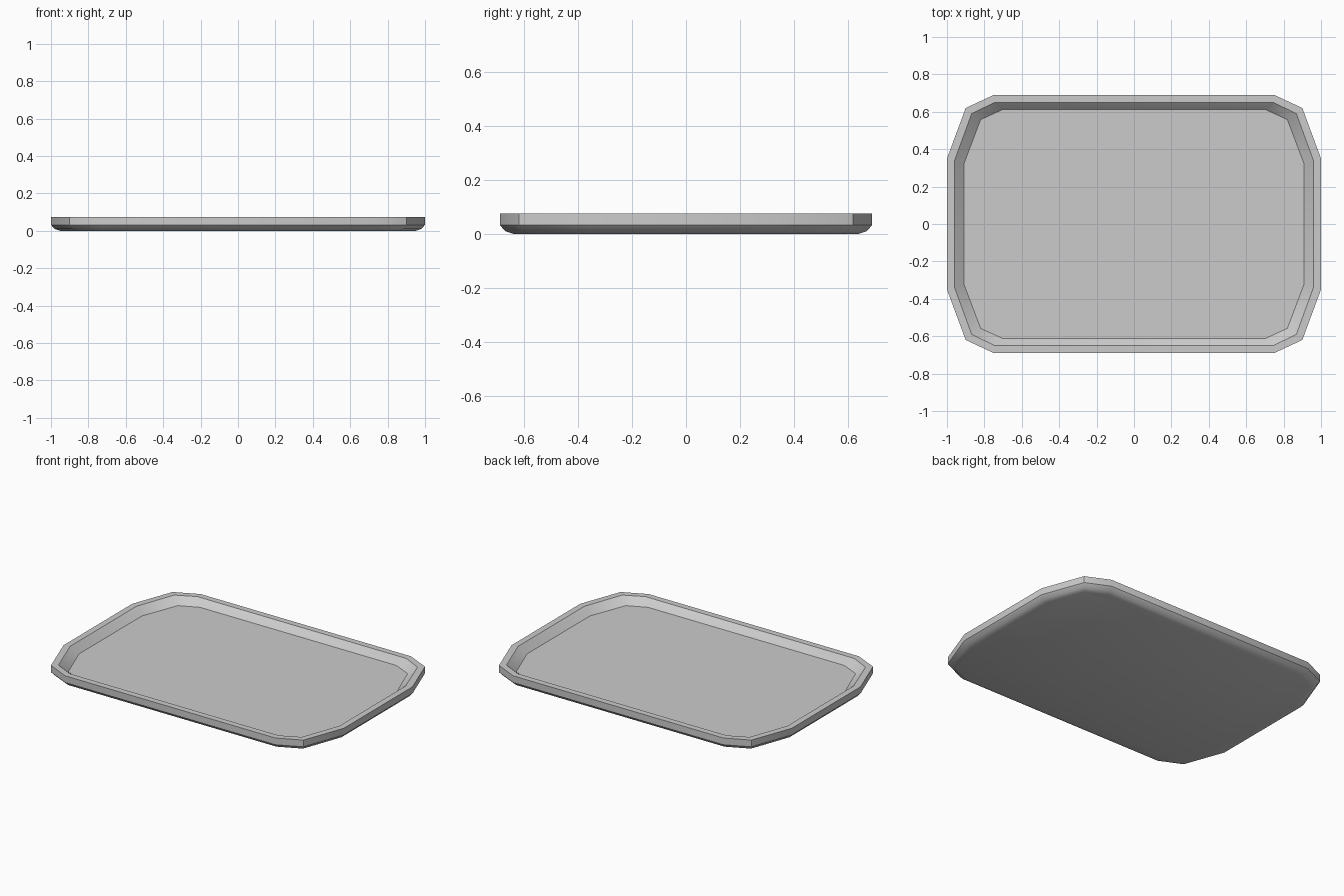
import bpy, bmesh

if "Cube" in bpy.data.objects:
    bpy.data.objects.remove(bpy.data.objects["Cube"])

# Quarter outlines (x, y) of the tray, from the long side round to the short side
OUTER = [(0.75, 0.69), (0.90, 0.62), (1.00, 0.35)]
UNDER = [(0.743, 0.67), (0.886, 0.604), (0.98, 0.346)]
BASE = [(0.735, 0.64), (0.865, 0.58), (0.95, 0.34)]
LIP = [(0.745, 0.65), (0.868, 0.59), (0.96, 0.338)]
FLOOR = [(0.70, 0.613), (0.82, 0.558), (0.91, 0.32)]


def mirrored_outline(quarter):
    """Mirror a quarter outline into a full clockwise loop."""
    half = quarter + [(x, -y) for x, y in reversed(quarter)]
    return half + [(-x, -y) for x, y in half]


# Tray shell: base, rounded underside, outer wall, flat lip, sloped inner wall, floor
sections = [(BASE, 0.0), (UNDER, 0.01), (OUTER, 0.032), (OUTER, 0.075),
            (LIP, 0.075), (FLOOR, 0.032)]
bm = bmesh.new()
rings = [[bm.verts.new((x, y, z)) for x, y in mirrored_outline(q)]
         for q, z in sections]
for lower, upper in zip(rings, rings[1:]):
    for i in range(len(lower)):
        j = (i + 1) % len(lower)
        bm.faces.new((lower[i], lower[j], upper[j], upper[i]))
bm.faces.new(rings[0])
bm.faces.new(rings[-1])
bmesh.ops.recalc_face_normals(bm, faces=bm.faces)

mesh = bpy.data.meshes.new("tray")
bm.to_mesh(mesh)
bm.free()
tray = bpy.data.objects.new("tray", mesh)
bpy.context.collection.objects.link(tray)

# Soft shading round the wall, crisp lip and corners
bpy.context.view_layer.objects.active = tray
tray.select_set(True)
bpy.ops.object.shade_smooth_by_angle(angle=0.6)
